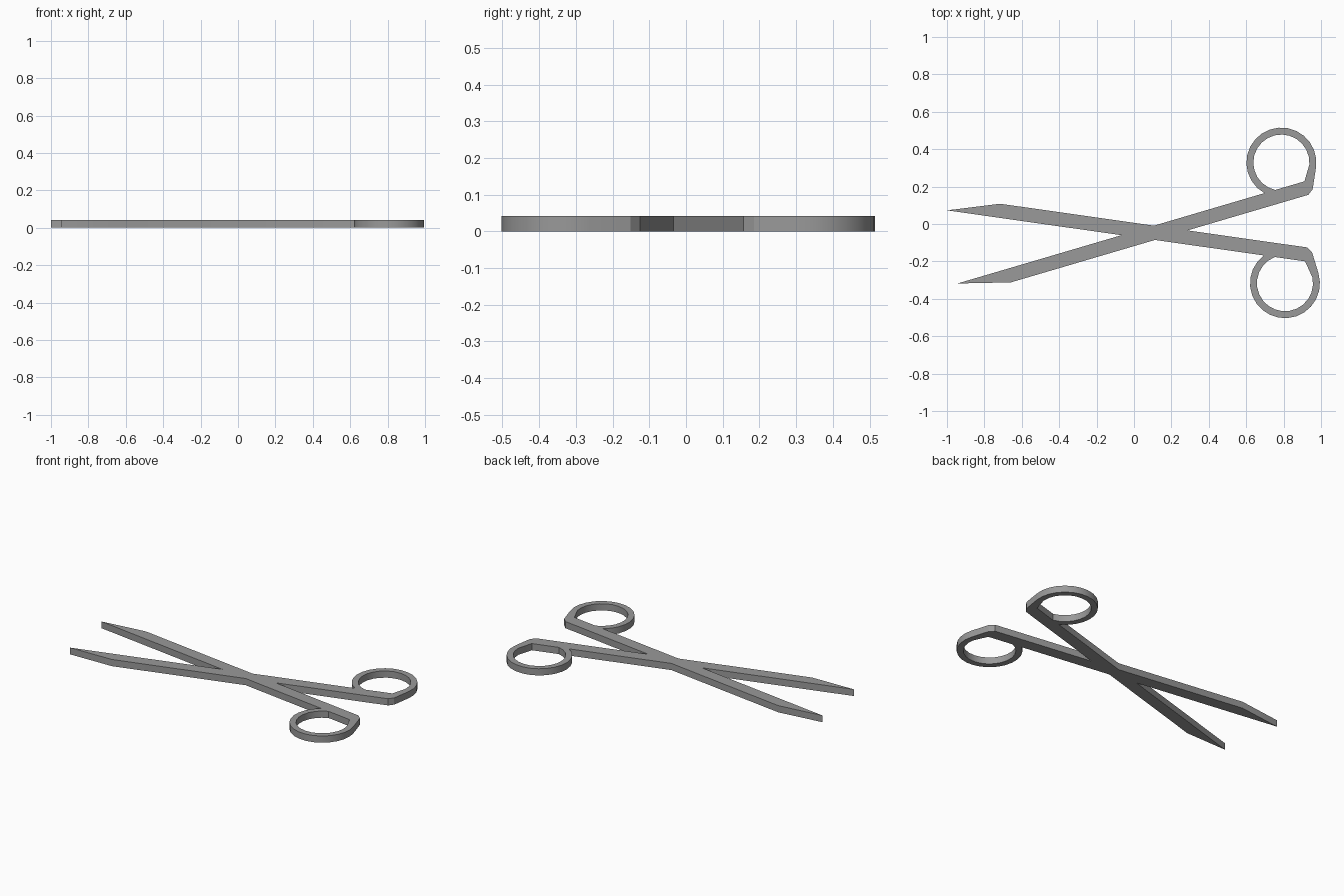
import bpy, bmesh
from math import sin, cos, radians, asin, degrees

cube = bpy.data.objects.get("Cube")
if cube:
    bpy.data.objects.remove(cube)

THICK = 0.042
RING = (1.844, 0.131)      # finger ring centre, measured along and across the blade
OUTER, INNER = 0.187, 0.15
LENGTH, WIDTH = 1.934, 0.075

steel = bpy.data.materials.new("grey_steel")
steel.use_nodes = True
grey = (0.32, 0.32, 0.32, 1)
steel.diffuse_color = grey
steel.node_tree.nodes["Principled BSDF"].inputs["Base Color"].default_value = grey


def ring_arc(radius, start):
    """Arc from the straight shoulder round to where the ring meets the blade."""
    end = 180 + degrees(asin(RING[1] / radius))
    steps = round((end - start) / 15)
    angles = [radians(start + (end - start) * i / steps) for i in range(steps + 1)]
    return [(RING[0] + radius * cos(a), RING[1] + radius * sin(a)) for a in angles]


def scissor_half(name, tip, angle, side):
    """Blade, handle and ring as one flat plate; side flips the ring across the blade."""
    c, s = cos(radians(angle)), sin(radians(angle))
    outline = [(0, 0), (0.276, -WIDTH), (LENGTH, -WIDTH), (1.964, -0.053)] + ring_arc(OUTER, -25)
    finger_hole = [(LENGTH, 0)] + ring_arc(INNER, -20)
    bm = bmesh.new()
    for loop in (outline, finger_hole):
        verts = [bm.verts.new((tip[0] + a * c - side * b * s,
                               tip[1] + a * s + side * b * c, 0)) for a, b in loop]
        for i, v in enumerate(verts):
            bm.edges.new((verts[i - 1], v))
    bmesh.ops.triangle_fill(bm, edges=bm.edges[:], use_beauty=True)
    top = bmesh.ops.extrude_face_region(bm, geom=bm.faces[:])["geom"]
    bmesh.ops.translate(bm, vec=(0, 0, THICK),
                        verts=[g for g in top if isinstance(g, bmesh.types.BMVert)])
    bmesh.ops.recalc_face_normals(bm, faces=bm.faces[:])
    mesh = bpy.data.meshes.new(name)
    bm.to_mesh(mesh)
    bm.free()
    mesh.materials.append(steel)
    obj = bpy.data.objects.new(name, mesh)
    bpy.context.collection.objects.link(obj)
    return obj


# The two crossed halves
scissors = scissor_half("scissors", (-1.0, 0.073), -8.1, -1)
second = scissor_half("second_half", (-0.944, -0.318), 16.4, 1)

# Fuse them into one plate
union = scissors.modifiers.new("fuse", "BOOLEAN")
union.operation = "UNION"
union.solver = "EXACT"
union.object = second
bpy.ops.object.select_all(action="DESELECT")
bpy.context.view_layer.objects.active = scissors
scissors.select_set(True)
bpy.ops.object.modifier_apply(modifier=union.name)
bpy.data.objects.remove(second)
bpy.ops.object.shade_smooth_by_angle(angle=radians(25))
